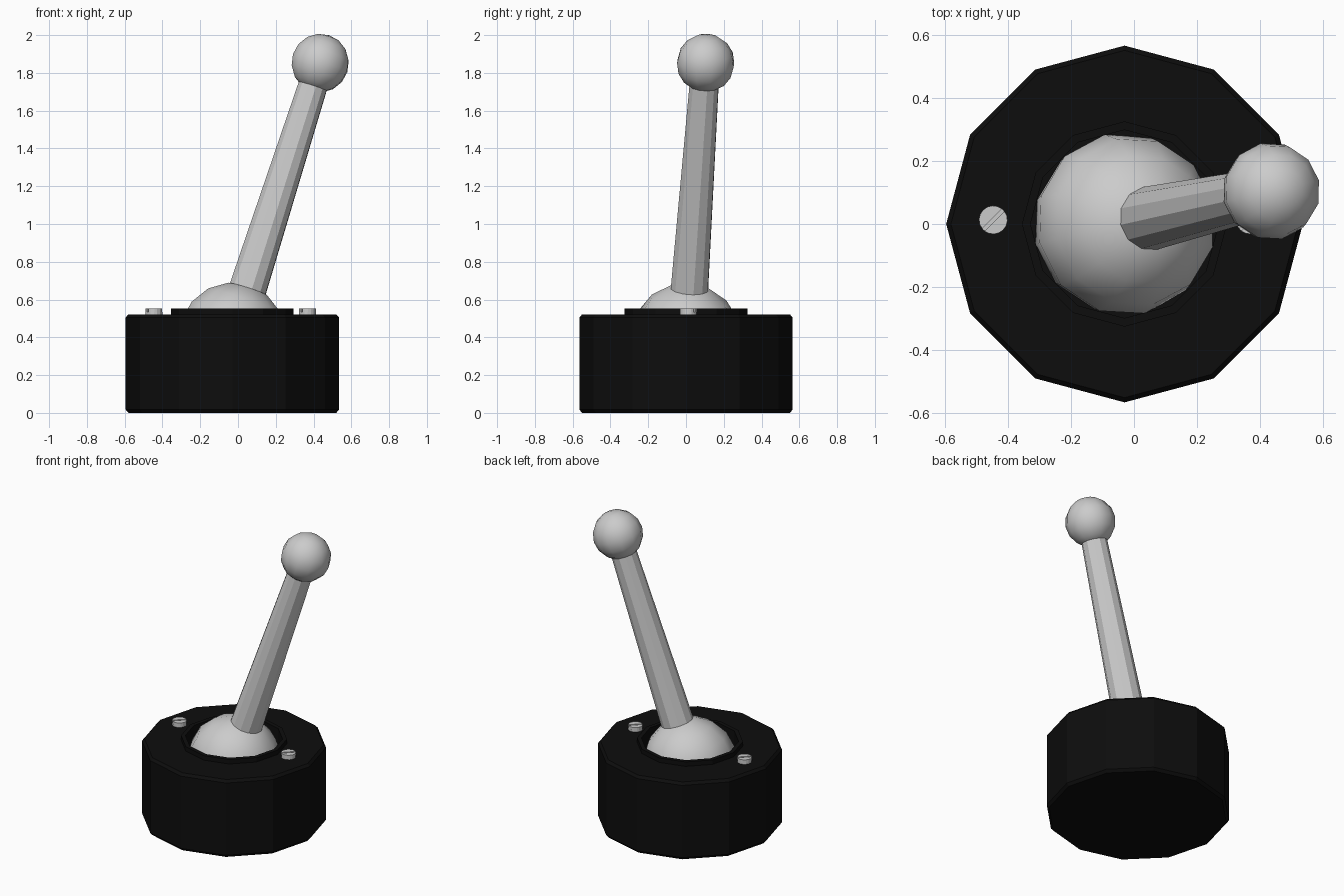
import bpy, bmesh
from math import cos, sin, pi, radians
from mathutils import Vector, Matrix

if "Cube" in bpy.data.objects:
    bpy.data.objects.remove(bpy.data.objects["Cube"])

black = bpy.data.materials.new("black_plastic")
black.diffuse_color = (0.004, 0.004, 0.004, 1)
black.use_nodes = True
black.node_tree.nodes["Principled BSDF"].inputs["Base Color"].default_value = black.diffuse_color

PIVOT = Vector((-0.03, 0, 0.40))
KNOB = Vector((0.435, 0.104, 1.852))
AXIS = (KNOB - PIVOT).normalized()
TILT = AXIS.to_track_quat('Z', 'Y').to_matrix().to_4x4()


def finish(name, bm, matrix=None, mat=None, angle=None):
    bmesh.ops.recalc_face_normals(bm, faces=bm.faces)
    if matrix is not None:
        bm.transform(matrix)
    me = bpy.data.meshes.new(name)
    bm.to_mesh(me)
    bm.free()
    ob = bpy.data.objects.new(name, me)
    bpy.context.collection.objects.link(ob)
    if mat:
        me.materials.append(mat)
    if angle:
        bpy.ops.object.select_all(action='DESELECT')
        ob.select_set(True)
        bpy.context.view_layer.objects.active = ob
        bpy.ops.object.shade_smooth_by_angle(angle=radians(angle))
    return ob


def lathe(name, profile, matrix, mat=None, sides=12):
    """Stack of polygon rings, capped at both ends."""
    bm = bmesh.new()
    rings = [[bm.verts.new((r * cos(2 * pi * i / sides), r * sin(2 * pi * i / sides), z))
              for i in range(sides)] for r, z in profile]
    for a, b in zip(rings, rings[1:]):
        for i in range(sides):
            j = (i + 1) % sides
            bm.faces.new((a[i], a[j], b[j], b[i]))
    bm.faces.new(rings[0])
    bm.faces.new(rings[-1])
    return finish(name, bm, matrix, mat)


def ball(name, radius, centre):
    bm = bmesh.new()
    bmesh.ops.create_uvsphere(bm, u_segments=12, v_segments=8, radius=radius)
    return finish(name, bm, Matrix.Translation(centre) @ TILT, angle=60)


# Twelve-sided base with chamfered rims, raised collar and socket
lathe("base", [(0.55, 0), (0.565, 0.018), (0.565, 0.505), (0.55, 0.522),
               (0.325, 0.522), (0.325, 0.552), (0.298, 0.552), (0.298, 0.38)],
      Matrix.Translation((-0.03, 0, 0)), black)

# Pivot ball, tapered lever and knob share the tilted axis
ball("pivot_ball", 0.29, PIVOT)
length = (KNOB - PIVOT).length
lathe("lever", [(0.103, 0.2), (0.078, length - 0.06)],
      Matrix.Translation(PIVOT) @ TILT)
ball("knob", 0.155, KNOB)


# Slotted screws: a disc with two half-round lands either side of the slot
def screw(name, x):
    bm = bmesh.new()
    r, n, gap = 0.045, 8, 0.12

    def prism(points, z0, z1):
        face = bm.faces.new([bm.verts.new((px, py, z0)) for px, py in points])
        ext = bmesh.ops.extrude_face_region(bm, geom=[face], use_keep_orig=True)
        verts = [v for v in ext["geom"] if isinstance(v, bmesh.types.BMVert)]
        bmesh.ops.translate(bm, verts=verts, vec=(0, 0, z1 - z0))

    prism([(r * cos(pi * i / n), r * sin(pi * i / n)) for i in range(2 * n)], 0.51, 0.534)
    for start in (0, pi):
        angles = [start + gap + (pi - 2 * gap) * i / n for i in range(n + 1)]
        prism([(r * cos(a), r * sin(a)) for a in angles], 0.534, 0.552)
    finish(name, bm, Matrix.Translation((x, 0.013, 0)) @ Matrix.Rotation(pi / 4, 4, 'Z'))


screw("screw_left", -0.446)
screw("screw_right", 0.368)
